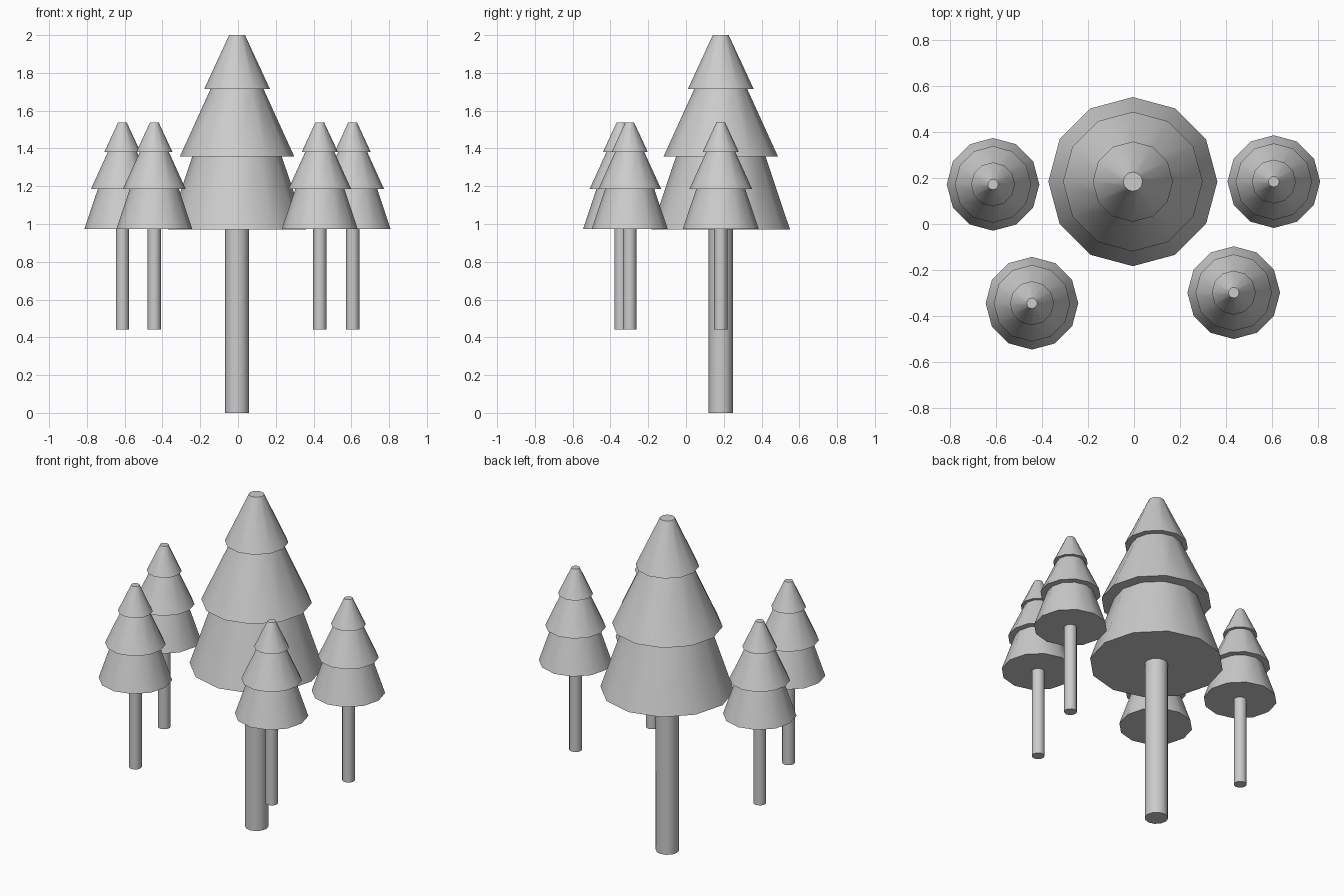
import bpy, bmesh
from math import cos, sin, tau, radians

if "Cube" in bpy.data.objects:
    bpy.data.objects.remove(bpy.data.objects["Cube"])

SIDES = 12
# (radius, height) outlines of the full-size tree
TRUNK = [(0.064, 0.0), (0.064, 0.98)]
CROWN = [(0.367, 0.97), (0.237, 1.357),   # lower tier
         (0.303, 1.357), (0.14, 1.715),   # middle tier
         (0.174, 1.715), (0.042, 2.0)]    # top tier


def lathe(name, profile, location, scale):
    """Spin an outline into a closed 12-sided solid."""
    bm = bmesh.new()
    rings = [[bm.verts.new((r * cos(tau * i / SIDES), r * sin(tau * i / SIDES), z))
              for i in range(SIDES)] for r, z in profile]
    for low, high in zip(rings, rings[1:]):
        for i in range(SIDES):
            j = (i + 1) % SIDES
            bm.faces.new((low[i], low[j], high[j], high[i]))
    bm.faces.new(rings[0][::-1])
    bm.faces.new(rings[-1])
    bmesh.ops.recalc_face_normals(bm, faces=bm.faces)
    mesh = bpy.data.meshes.new(name)
    bm.to_mesh(mesh)
    bm.free()
    obj = bpy.data.objects.new(name, mesh)
    obj.location = location
    obj.scale = (scale,) * 3
    bpy.context.collection.objects.link(obj)
    # soft cone sides, crisp tier rims
    bpy.ops.object.select_all(action='DESELECT')
    obj.select_set(True)
    bpy.context.view_layer.objects.active = obj
    bpy.ops.object.shade_smooth_by_angle(angle=radians(35))


def tree(name, location, scale):
    lathe(name + "_trunk", TRUNK, location, scale)
    lathe(name + "_crown", CROWN, location, scale)


# Large tree, then four small ones whose crowns start at the same height
tree("large_tree", (-0.005, 0.184, 0), 1.0)
SMALL = {"back_left": (-0.612, 0.172), "back_right": (0.607, 0.184),
         "front_left": (-0.443, -0.344), "front_right": (0.433, -0.298)}
for place, (x, y) in SMALL.items():
    tree(place + "_small_tree", (x, y, 0.442), 0.548)
